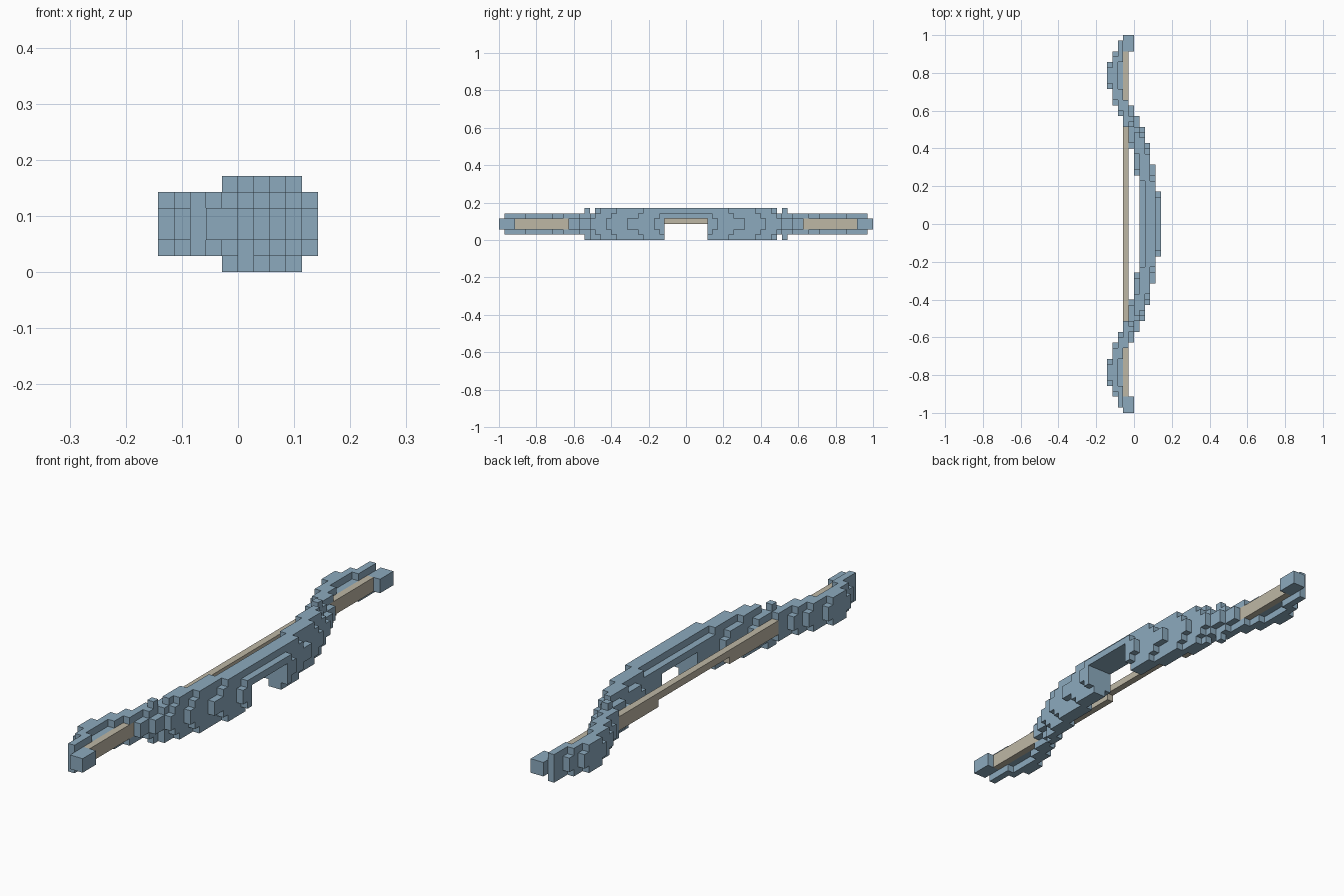
import bpy, bmesh

if "Cube" in bpy.data.objects:
    bpy.data.objects.remove(bpy.data.objects["Cube"], do_unlink=True)

V = 1 / 35      # edge length of one cube cell


def material(name, rgb):
    m = bpy.data.materials.new(name)
    m.use_nodes = True
    color = (*rgb, 1)
    m.diffuse_color = color
    m.node_tree.nodes["Principled BSDF"].inputs["Base Color"].default_value = color
    return m


def block(xs, ys, zs):
    return {(x, y, z) for x in range(*xs) for y in range(*ys) for z in range(*zs)}


def mirrored(column, start, end, zs):
    """Run of cells in one x column, repeated at both ends of the bow."""
    xs = (column, column + 1)
    return block(xs, (start, end), zs) | block(xs, (-end, -start), zs)


def layer(spans, *heights):
    cells = set()
    for zs in heights:
        for column, start, end in spans:
            cells |= mirrored(column, start, end, zs)
    return cells


def skin(name, cells, mat):
    """Mesh only the outside faces of a set of cells."""
    bm = bmesh.new()
    for cell in cells:
        for axis in range(3):
            for side in (0, 1):
                near = list(cell)
                near[axis] += 2 * side - 1
                if tuple(near) in cells:
                    continue
                u, w = (axis + 1) % 3, (axis + 2) % 3
                loop = [(0, 0), (1, 0), (1, 1), (0, 1)]
                corners = []
                for du, dw in (loop if side else loop[::-1]):
                    p = list(cell)
                    p[axis] += side
                    p[u] += du
                    p[w] += dw
                    corners.append(bm.verts.new(((p[0] - 5) * V, p[1] * V, p[2] * V)))
                bm.faces.new(corners)
    bmesh.ops.remove_doubles(bm, verts=bm.verts, dist=V / 100)
    mesh = bpy.data.meshes.new(name)
    bm.to_mesh(mesh)
    bm.free()
    mesh.materials.append(mat)
    obj = bpy.data.objects.new(name, mesh)
    bpy.context.collection.objects.link(obj)
    return obj


blue = material("steel blue", (0.262, 0.402, 0.515))
tan = material("pale tan", (0.515, 0.474, 0.376))

# Curved limbs: (column, start, end) spans for each height layer
core = [(0, 25, 30), (1, 22, 32), (2, 20, 34), (3, 18, 22), (3, 32, 35),
        (4, 32, 35), (4, 14, 22), (5, 9, 20), (6, 0, 18), (7, 0, 15),
        (8, 0, 11), (9, 0, 6)]
shell = [(0, 26, 29), (1, 23, 31), (2, 21, 25), (2, 30, 34), (3, 18, 23),
         (4, 15, 20), (5, 10, 18), (6, 0, 17), (7, 0, 14), (8, 0, 9), (9, 0, 5)]
ridge = [(4, 18, 19), (5, 13, 17), (6, 8, 16), (7, 0, 13), (8, 0, 8)]

bow = layer(core, (2, 4)) | layer(shell, (1, 2), (4, 5)) | layer(ridge, (0, 1), (5, 6))
bow |= block((4, 6), (-18, -17), (0, 1))

# Hand opening below the grip
bow -= block((5, 10), (-4, 4), (0, 4))
skin("bow_body", bow, blue)

# String, thinner behind the grip
string = mirrored(3, 22, 32, (2, 4)) | block((3, 4), (-18, 18), (2, 4))
string -= block((3, 4), (-7, 9), (2, 3))
skin("bow_string", string - bow, tan)
